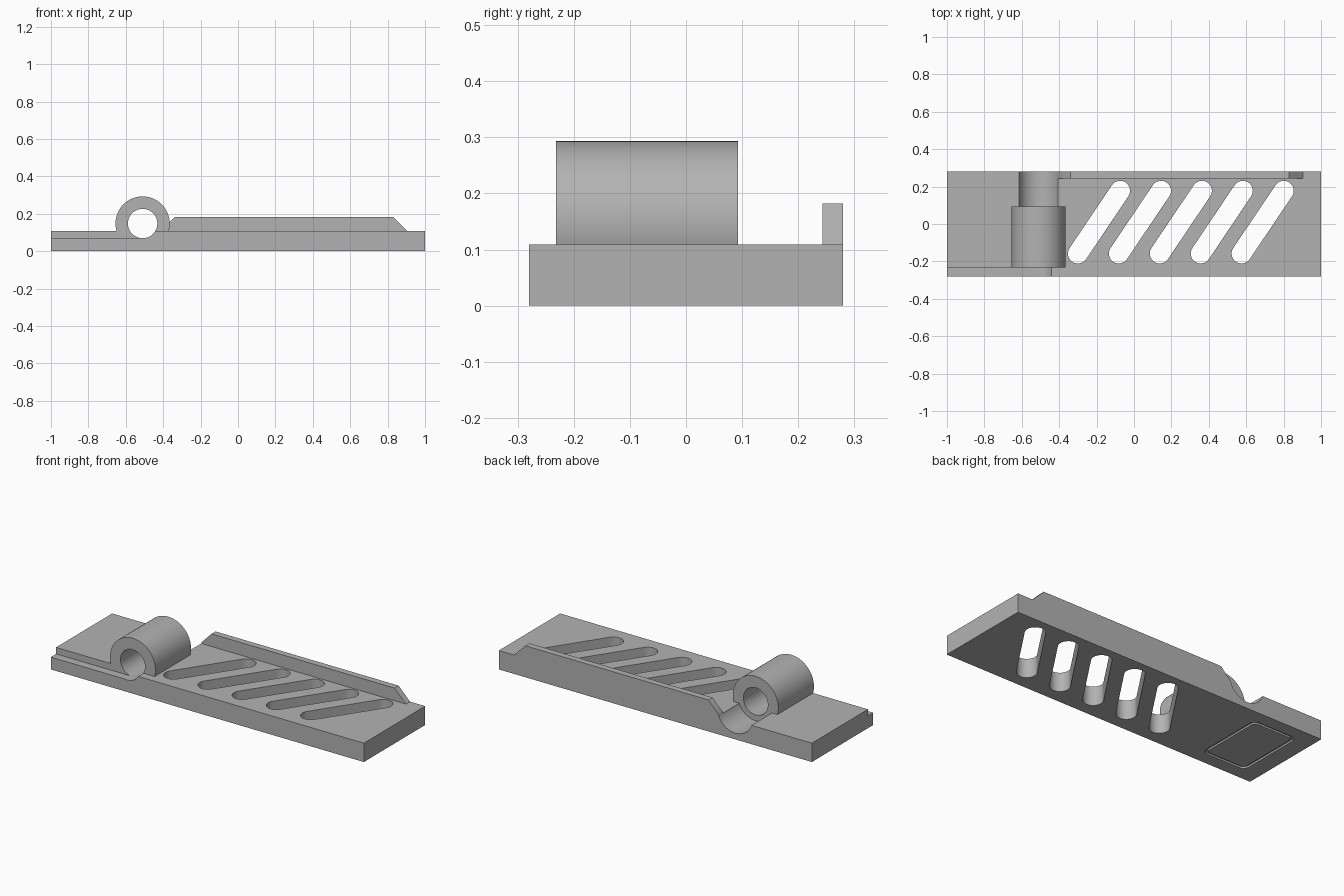
import bpy, bmesh, math
from mathutils import Vector

old = bpy.data.objects.get("Cube")
if old:
    bpy.data.objects.remove(old, do_unlink=True)

grey = bpy.data.materials.new("plain grey")
grey.use_nodes = True
colour = (0.45, 0.45, 0.45, 1)
grey.diffuse_color = colour
grey.node_tree.nodes["Principled BSDF"].inputs["Base Color"].default_value = colour

TOP = 0.109            # deck height
BX, BZ = -0.51, 0.148  # barrel axis


def prism(name, outline, lo, hi, axis="z"):
    """Extrude a 2D outline along z, or along y when it lies in the xz plane."""
    def place(p, d):
        return Vector((p[0], p[1], d)) if axis == "z" else Vector((p[0], d, p[1]))
    bm = bmesh.new()
    face = bm.faces.new([bm.verts.new(place(p, lo)) for p in outline])
    ext = bmesh.ops.extrude_face_region(bm, geom=[face])
    moved = [v for v in ext["geom"] if isinstance(v, bmesh.types.BMVert)]
    bmesh.ops.translate(bm, verts=moved, vec=place((0, 0), hi - lo))
    bmesh.ops.recalc_face_normals(bm, faces=bm.faces)
    mesh = bpy.data.meshes.new(name)
    bm.to_mesh(mesh)
    bm.free()
    mesh.materials.append(grey)
    obj = bpy.data.objects.new(name, mesh)
    bpy.context.collection.objects.link(obj)
    return obj


def rect(x0, x1, y0, y1):
    return [(x0, y0), (x1, y0), (x1, y1), (x0, y1)]


def arc(cx, cy, r, start, sweep, n):
    return [(cx + r * math.cos(start + sweep * i / n),
             cy + r * math.sin(start + sweep * i / n)) for i in range(n + 1)]


def circle(r):
    return arc(BX, BZ, r, 0, 2 * math.pi, 64)[:-1]


def slot(x0, y0, x1, y1, r):
    a = math.atan2(y1 - y0, x1 - x0)
    return (arc(x1, y1, r, a - math.pi / 2, math.pi, 16)
            + arc(x0, y0, r, a + math.pi / 2, math.pi, 16))


def round_rect(cx, cy, hx, hy, r):
    pts = []
    for i, (sx, sy) in enumerate([(1, 1), (-1, 1), (-1, -1), (1, -1)]):
        pts += arc(cx + sx * (hx - r), cy + sy * (hy - r), r,
                   i * math.pi / 2, math.pi / 2, 6)
    return pts


def combine(target, tool, operation):
    mod = target.modifiers.new(tool.name, "BOOLEAN")
    mod.operation, mod.object, mod.solver = operation, tool, "EXACT"
    bpy.context.view_layer.objects.active = target
    bpy.ops.object.modifier_apply(modifier=mod.name)
    bpy.data.objects.remove(tool, do_unlink=True)


# Base plate with the low ledge along its front edge
body = prism("base_plate", rect(-1, 1, -0.28, 0.28), 0, TOP)
combine(body, prism("ledge_cut", rect(-1.1, BX, -0.4, -0.232), 0.071, 0.3), "DIFFERENCE")

# Fence along the back edge, with sloped ends
fence = [(-0.395, 0.09), (-0.41, TOP), (-0.34, 0.182), (0.83, 0.182), (0.903, TOP), (0.9, 0.09)]
combine(body, prism("fence", fence, 0.243, 0.28, "y"), "UNION")

# Barrel, its bore, and the wider channel behind it
combine(body, prism("barrel", circle(0.145), -0.232, 0.093, "y"), "UNION")
combine(body, prism("bore", circle(0.0785), -0.4, 0.2, "y"), "DIFFERENCE")
combine(body, prism("channel", circle(0.112), 0.093, 0.4, "y"), "DIFFERENCE")

# Five slanted slots through the plate
for i in range(5):
    x = -0.3 + 0.2187 * i
    combine(body, prism("slot", slot(x, -0.158, x + 0.226, 0.178, 0.053), -0.1, 0.4), "DIFFERENCE")

# Shallow rounded frame groove on the underside
ring = prism("frame_groove", round_rect(-0.76, 0, 0.14, 0.205, 0.035), -0.05, 0.01)
combine(ring, prism("frame_core", round_rect(-0.76, 0, 0.124, 0.189, 0.02), -0.1, 0.1), "DIFFERENCE")
combine(body, ring, "DIFFERENCE")

# Smooth the round walls, keep the edges crisp
body.select_set(True)
bpy.context.view_layer.objects.active = body
bpy.ops.object.shade_smooth_by_angle(angle=math.radians(30))
